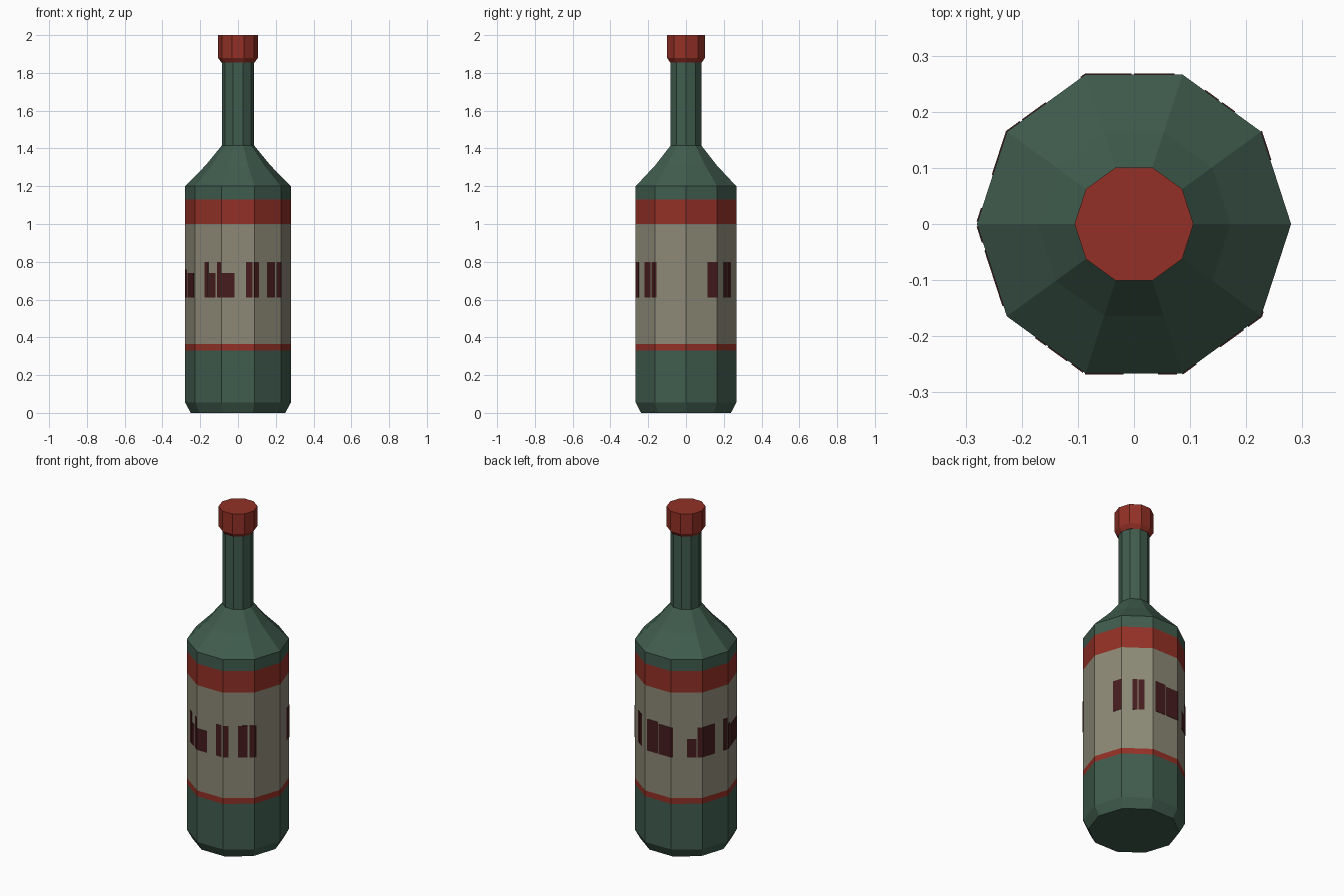
import bpy, bmesh, math

if "Cube" in bpy.data.objects:
    bpy.data.objects.remove(bpy.data.objects["Cube"])

SIDES = 10
BODY_R = 0.28


def srgb(r, g, b):
    f = lambda c: (c / 255 / 12.92) if c <= 10 else ((c / 255 + 0.055) / 1.055) ** 2.4
    return (f(r), f(g), f(b), 1.0)


def material(name, *rgb):
    m = bpy.data.materials.new(name)
    m.diffuse_color = srgb(*rgb)
    m.use_nodes = True
    m.node_tree.nodes["Principled BSDF"].inputs["Base Color"].default_value = m.diffuse_color
    return m


GLASS = material("green glass", 64, 92, 78)
RED = material("red", 146, 48, 38)
PAPER = material("label paper", 140, 137, 118)
INK = material("dark red ink", 70, 28, 30)


def finish(bm, name, mats):
    me = bpy.data.meshes.new(name)
    bm.to_mesh(me)
    bm.free()
    for m in mats:
        me.materials.append(m)
    ob = bpy.data.objects.new(name, me)
    bpy.context.collection.objects.link(ob)
    return ob


def turned(name, profile, mats, rule=lambda z: 0):
    """Ten-sided turned solid from (radius, z) rings, coloured by height."""
    bm = bmesh.new()
    rings = []
    for r, z in profile:
        rings.append([bm.verts.new((r * math.cos(math.tau * i / SIDES),
                                    r * math.sin(math.tau * i / SIDES), z))
                      for i in range(SIDES)])
    for lo, hi in zip(rings, rings[1:]):
        for i in range(SIDES):
            j = (i + 1) % SIDES
            bm.faces.new((lo[i], lo[j], hi[j], hi[i]))
    bm.faces.new(rings[0][::-1])
    bm.faces.new(rings[-1])
    for f in bm.faces:
        f.material_index = rule(f.calc_center_median().z)
    return finish(bm, name, mats)


# Bottle: base, body with label bands, shoulder and neck
def bottle_colour(z):
    if 0.33 < z < 0.365 or 1.0 < z < 1.13:
        return 1
    return 2 if 0.365 < z < 1.0 else 0


turned("bottle", [(0.25, 0), (BODY_R, 0.055), (BODY_R, 0.33), (BODY_R, 0.365),
                  (BODY_R, 1.0), (BODY_R, 1.13), (BODY_R, 1.2), (0.172, 1.31),
                  (0.086, 1.415), (0.086, 1.87)],
       [GLASS, RED, PAPER], bottle_colour)

# Cap with a bevelled lower rim
turned("cap", [(0.088, 1.855), (0.106, 1.88), (0.106, 2.0)], [RED])

# Plain ink blocks round the label: start angle, end angle, top height
BLOCKS = [(25, 36, .80), (48, 54, .80), (55.5, 62, .80), (75, 90, .80),
          (91, 110, .79), (126, 137, .72), (138, 161, .79), (174, 179, .80),
          (181, 187, .76), (190, 212, .74), (229, 234, .80), (235, 244, .74),
          (246, 251, .80), (252, 266, .74), (279, 286, .80), (288, 294, .80),
          (305, 316, .80), (318, 326, .80)]


def on_body(deg, z):
    r = (BODY_R + 0.002) * math.cos(math.radians(18)) / math.cos(math.radians(deg % 36 - 18))
    a = math.radians(deg)
    return (r * math.cos(a), r * math.sin(a), z)


bm = bmesh.new()
for a0, a1, top in BLOCKS:
    # split each block where it bends round a corner of the body
    angles = [a0] + [k * 36 for k in range(10) if a0 < k * 36 < a1] + [a1]
    cols = [[bm.verts.new(on_body(a, z)) for z in (0.61, top)] for a in angles]
    for p, q in zip(cols, cols[1:]):
        bm.faces.new((p[0], q[0], q[1], p[1]))
marks = finish(bm, "label_blocks", [INK])
mod = marks.modifiers.new("thickness", "SOLIDIFY")
mod.thickness = 0.003
mod.offset = -1
